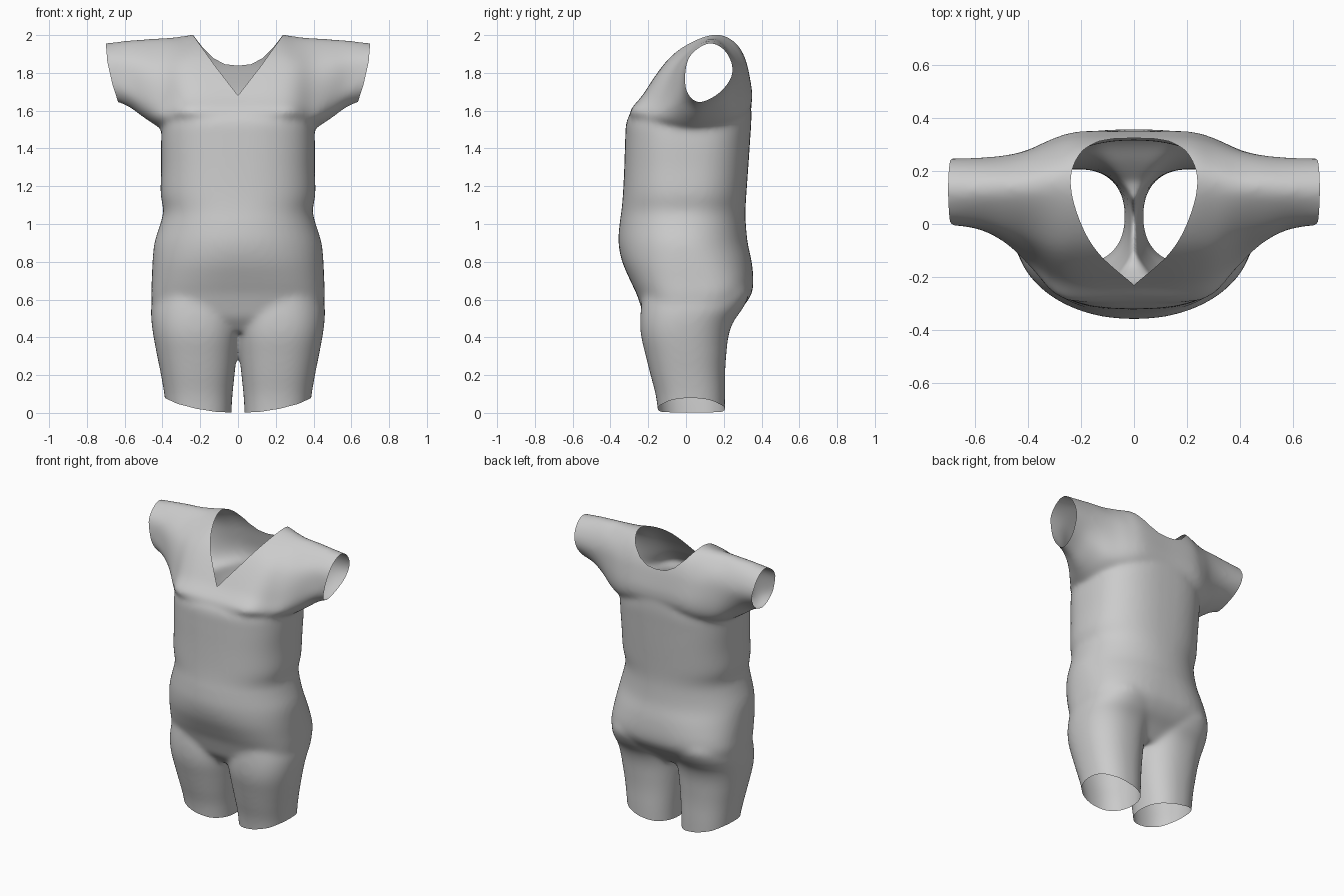
import bpy, bmesh, math
from mathutils import Vector

if "Cube" in bpy.data.objects:
    bpy.data.objects.remove(bpy.data.objects["Cube"])


def oval(cx, cy, z, a, b, n, steps=48):
    """Horizontal superellipse ring."""
    ring = []
    for i in range(steps):
        t = 2 * math.pi * i / steps
        c, s = math.cos(t), math.sin(t)
        ring.append(Vector((cx + a * math.copysign(abs(c) ** (2 / n), c),
                            cy + b * math.copysign(abs(s) ** (2 / n), s), z)))
    return ring


def catmull(p0, p1, p2, p3, t):
    return 0.5 * (2 * p1 + (p2 - p0) * t + (2 * p0 - 5 * p1 + 4 * p2 - p3) * t * t
                  + (3 * p1 - p0 - 3 * p2 + p3) * t ** 3)


def closed_spline(pts, sub=6):
    n = len(pts)
    return [catmull(pts[i - 1], pts[i], pts[(i + 1) % n], pts[(i + 2) % n], k / sub)
            for i in range(n) for k in range(sub)]


def loft(bm, rings, sub=5):
    """Closed skin through rings, smoothly interpolated along its length."""
    n, dense = len(rings), []
    for i in range(n - 1):
        a, b, c, d = rings[max(i - 1, 0)], rings[i], rings[i + 1], rings[min(i + 2, n - 1)]
        for k in range(sub):
            dense.append([catmull(*q, k / sub) for q in zip(a, b, c, d)])
    dense.append(rings[-1])
    vs = [[bm.verts.new(p) for p in r] for r in dense]
    m = len(vs[0])
    faces = [bm.faces.new((r[j], r[(j + 1) % m], s[(j + 1) % m], s[j]))
             for r, s in zip(vs, vs[1:]) for j in range(m)]
    faces += [bm.faces.new(vs[0][::-1]), bm.faces.new(vs[-1])]
    bmesh.ops.recalc_face_normals(bm, faces=faces)


bm = bmesh.new()

# torso: z, half width, front y, back y, squareness
torso = [(.43, .36, -.16, .16, 2.4), (.50, .43, -.215, .23, 2.7), (.56, .453, -.238, .30, 2.8),
         (.63, .46, -.262, .347, 2.8), (.70, .457, -.295, .357, 2.65), (.80, .453, -.338, .348, 2.35),
         (.90, .443, -.358, .327, 2.15), (1.0, .412, -.352, .317, 2.2), (1.07, .396, -.342, .315, 2.3),
         (1.16, .41, -.334, .32, 2.4), (1.3, .407, -.327, .33, 2.5), (1.45, .407, -.322, .34, 2.6),
         (1.54, .395, -.316, .346, 2.7), (1.6, .35, -.283, .346, 2.7), (1.68, .27, -.225, .342, 2.7)]
loft(bm, [oval(0, (f + b) / 2, z, w, (b - f) / 2, n) for z, w, f, b, n in torso])

# legs: z, inner x, outer x, front y, back y
leg = [(-.08, .038, .37, -.14, .205), (.08, .03, .388, -.158, .207), (.2, .018, .408, -.188, .207),
       (.3, .007, .428, -.213, .213), (.4, -.004, .447, -.237, .224), (.48, -.01, .458, -.243, .25),
       (.56, -.01, .46, -.238, .305), (.64, .01, .44, -.225, .335), (.72, .05, .40, -.19, .30)]
for side in (1, -1):
    loft(bm, [oval(side * (i + o) / 2, (f + b) / 2, z, (o - i) / 2, (b - f) / 2, 2.3)
              for z, i, o, f, b in leg])

# shoulders and sleeves: side-view sections (y, z) at each x
yoke = [(.2, [(-.285, 1.56), (-.222, 1.69), (-.07, 1.895), (.13, 2.004), (.26, 1.963), (.332, 1.8), (.32, 1.58), (.02, 1.45)]),
        (.3, [(-.255, 1.57), (-.205, 1.67), (-.08, 1.865), (.13, 1.99), (.24, 1.945), (.31, 1.79), (.295, 1.57), (.02, 1.45)]),
        (.4, [(-.14, 1.55), (-.13, 1.65), (-.05, 1.845), (.12, 1.982), (.22, 1.93), (.275, 1.8), (.25, 1.58), (.05, 1.5)]),
        (.5, [(-.04, 1.6), (-.06, 1.7), (-.02, 1.86), (.12, 1.977), (.21, 1.93), (.257, 1.8), (.21, 1.64), (.07, 1.565)]),
        (.6, [(-.005, 1.68), (-.015, 1.76), (.01, 1.88), (.12, 1.97), (.21, 1.92), (.25, 1.8), (.19, 1.69), (.07, 1.63)]),
        (.76, [(.02, 1.73), (0, 1.81), (.03, 1.9), (.125, 1.95), (.21, 1.91), (.247, 1.81), (.18, 1.72), (.07, 1.68)])]
sections = [(-x, p) for x, p in reversed(yoke)] + [(0, yoke[0][1])] + yoke
loft(bm, [closed_spline([Vector((x, y, z)) for y, z in p]) for x, p in sections])

# blend the overlapping forms into one skin
src_mesh = bpy.data.meshes.new("form")
bm.to_mesh(src_mesh)
bm.free()
src = bpy.data.objects.new("form", src_mesh)
bpy.context.collection.objects.link(src)
mod = src.modifiers.new("blend", 'REMESH')
mod.mode, mod.voxel_size = 'VOXEL', .012
mod = src.modifiers.new("soften", 'SMOOTH')
mod.factor, mod.iterations = .5, 26
bpy.context.view_layer.update()
dg = bpy.context.evaluated_depsgraph_get()
mesh = bpy.data.meshes.new_from_object(src.evaluated_get(dg))
bpy.data.objects.remove(src)
bm = bmesh.new()
bm.from_mesh(mesh)


def cut(p, q, region):
    """Slice faces in a region along the xz line p-q, seen from the front."""
    faces = [f for f in bm.faces if region(f.calc_center_median())]
    geom = list({v for f in faces for v in f.verts}) + list({e for f in faces for e in f.edges}) + faces
    normal = Vector((q[1] - p[1], 0, p[0] - q[0])).normalized()
    bmesh.ops.bisect_plane(bm, geom=geom, plane_co=(p[0], 0, p[1]), plane_no=normal, dist=1e-5)


def remove(test):
    bmesh.ops.delete(bm, geom=[f for f in bm.faces if test(f.calc_center_median())], context='FACES')


def height(x, line):
    for (x0, z0), (x1, z1) in zip(line, line[1:]):
        if x0 <= x <= x1:
            return z0 + (z1 - z0) * (x - x0) / (x1 - x0)
    return 9


# openings: leg hems, sleeve hems, V neck in front and scooped neck behind
hem = [(0, 0), (.12, .006), (.22, .022), (.32, .048), (.5, .13)]
cuff = [(.62, 1.6), (.665, 1.74), (.692, 1.86), (.703, 2.0)]
cuff_flip = [(z, x) for x, z in cuff]
front_neck = [(0, 1.68), (.12, 1.835), (.245, 2.01)]
back_neck = [(0, 1.838), (.07, 1.846), (.13, 1.878), (.19, 1.938), (.245, 2.01)]
SPLIT = .125
for s in (1, -1):
    for a, b in zip(hem, hem[1:]):
        cut((s * a[0], a[1]), (s * b[0], b[1]),
            lambda c: c.z < .2 and a[0] - .03 < c.x * s < b[0] + .03)
    for a, b in zip(cuff, cuff[1:]):
        cut((s * a[0], a[1]), (s * b[0], b[1]),
            lambda c: c.x * s > .5 and a[1] - .03 < c.z < b[1] + .03)
    for line, back in ((front_neck, False), (back_neck, True)):
        for a, b in zip(line, line[1:]):
            cut((s * a[0], a[1]), (s * b[0], b[1]),
                lambda c: c.z > 1.6 and a[0] - .03 < c.x * s < b[0] + .03 and (c.y > SPLIT) == back)
remove(lambda c: c.z < .2 and c.z < height(abs(c.x), hem))
remove(lambda c: c.z > 1.4 and abs(c.x) > height(c.z, cuff_flip))
remove(lambda c: c.z > 1.6 and c.z > height(abs(c.x), back_neck if c.y > SPLIT else front_neck))

bm.to_mesh(mesh)
bm.free()
for p in mesh.polygons:
    p.use_smooth = True
mesh.name = "bodysuit"
suit = bpy.data.objects.new("bodysuit", mesh)
bpy.context.collection.objects.link(suit)
